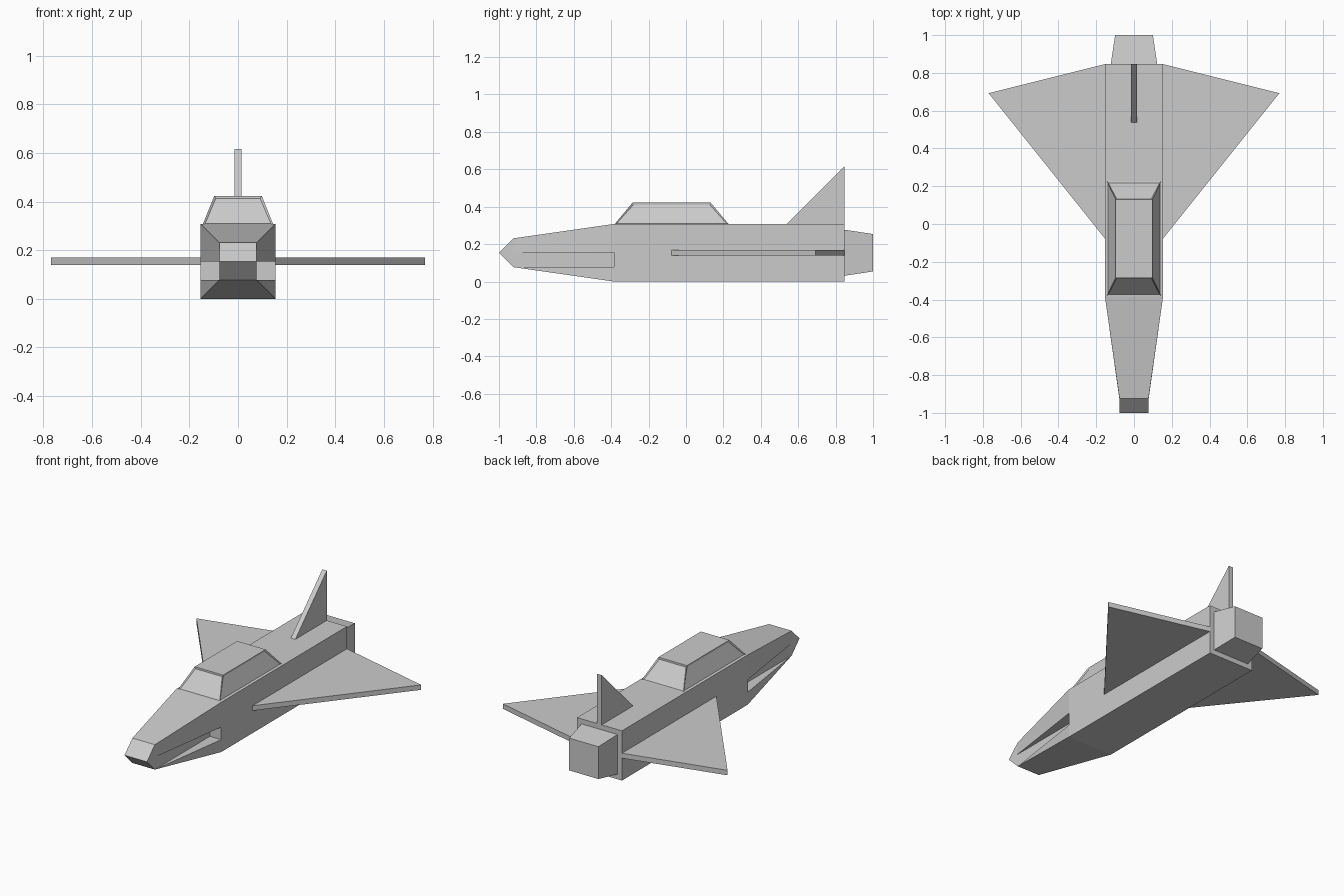
import bpy, bmesh

if "Cube" in bpy.data.objects:
    bpy.data.objects.remove(bpy.data.objects["Cube"], do_unlink=True)

U = 1 / 13  # one module: the craft is 26 modules long

grey = bpy.data.materials.new("light_grey")
grey.use_nodes = True
grey.diffuse_color = (0.6, 0.6, 0.6, 1)
grey.node_tree.nodes["Principled BSDF"].inputs["Base Color"].default_value = (0.6, 0.6, 0.6, 1)


def finish(name, bm):
    bmesh.ops.scale(bm, vec=(U, U, U), verts=bm.verts)
    bmesh.ops.recalc_face_normals(bm, faces=bm.faces)
    mesh = bpy.data.meshes.new(name)
    bm.to_mesh(mesh)
    bm.free()
    mesh.materials.append(grey)
    obj = bpy.data.objects.new(name, mesh)
    bpy.context.collection.objects.link(obj)
    return obj


def slab(name, outline, thickness):
    """Extrude a flat outline into a plate."""
    bm = bmesh.new()
    face = bm.faces.new([bm.verts.new(p) for p in outline])
    axis = [abs(round(c)) * thickness for c in face.normal] if face.normal.length else None
    if axis is None:
        face.normal_update()
        axis = [abs(round(c)) * thickness for c in face.normal]
    new = bmesh.ops.extrude_face_region(bm, geom=[face])["geom"]
    bmesh.ops.translate(bm, vec=axis, verts=[v for v in new if isinstance(v, bmesh.types.BMVert)])
    return finish(name, bm)


# Fuselage with slotted nose and tail engine; lower-case letters are mirrored points
points = {
    "T": (1, -13, 2), "A": (1, -12, 3), "B": (1, -12, 1), "C": (1, -12.1, 2),
    "D": (2, -5, 4), "E": (2, -5, 2), "F": (2, -5, 1), "G": (2, -5, 0),
    "H": (1, -5, 2), "I": (1, -5, 1), "J": (2, 11, 4), "K": (2, 11, 0),
    "L": (1.6, 11, 3.6), "M": (1.6, 11, 0.4), "N": (1.3, 13, 3.3), "O": (1.3, 13, 0.7),
}
middle = "TtaA TtbB AadD BbgG DdjJ GgkK JjlL KkmM LlnN MmoO NnoO".split()
side = "ACE AED TAC TCB CHIB CEH BFI EFIH BFG DEFGKJ JLMK LMON".split()
bm = bmesh.new()
verts = {}
for key, (x, y, z) in points.items():
    verts[key] = bm.verts.new((x, y, z))
    verts[key.lower()] = bm.verts.new((-x, y, z))
for loop in middle + side + [s.swapcase() for s in side]:
    bm.faces.new([verts[k] for k in loop])
finish("fuselage", bm)

# Canopy: tapered block with recessed windows on its four sides
bm = bmesh.new()
base = [bm.verts.new(p + (4,)) for p in ((-1.87, -4.95), (1.87, -4.95), (1.87, 2.95), (-1.87, 2.95))]
roof = [bm.verts.new(p + (5.5,)) for p in ((-1.27, -3.7), (1.27, -3.7), (1.27, 1.7), (-1.27, 1.7))]
bm.faces.new(roof)
bm.faces.new(base[::-1])
panes = [bm.faces.new((base[i], base[(i + 1) % 4], roof[(i + 1) % 4], roof[i])) for i in range(4)]
bm.normal_update()
bmesh.ops.inset_individual(bm, faces=panes, thickness=0.14, depth=-0.08)
finish("canopy", bm)

# Delta wings
for name, s in (("left_wing", 1), ("right_wing", -1)):
    slab(name, [(2 * s, -1, 1.8), (10 * s, 9, 1.8), (2 * s, 11, 1.8)], 0.4)

# Tail fin
slab("tail_fin", [(-0.2, 7, 4), (-0.2, 11, 4), (-0.2, 11, 8)], 0.4)
